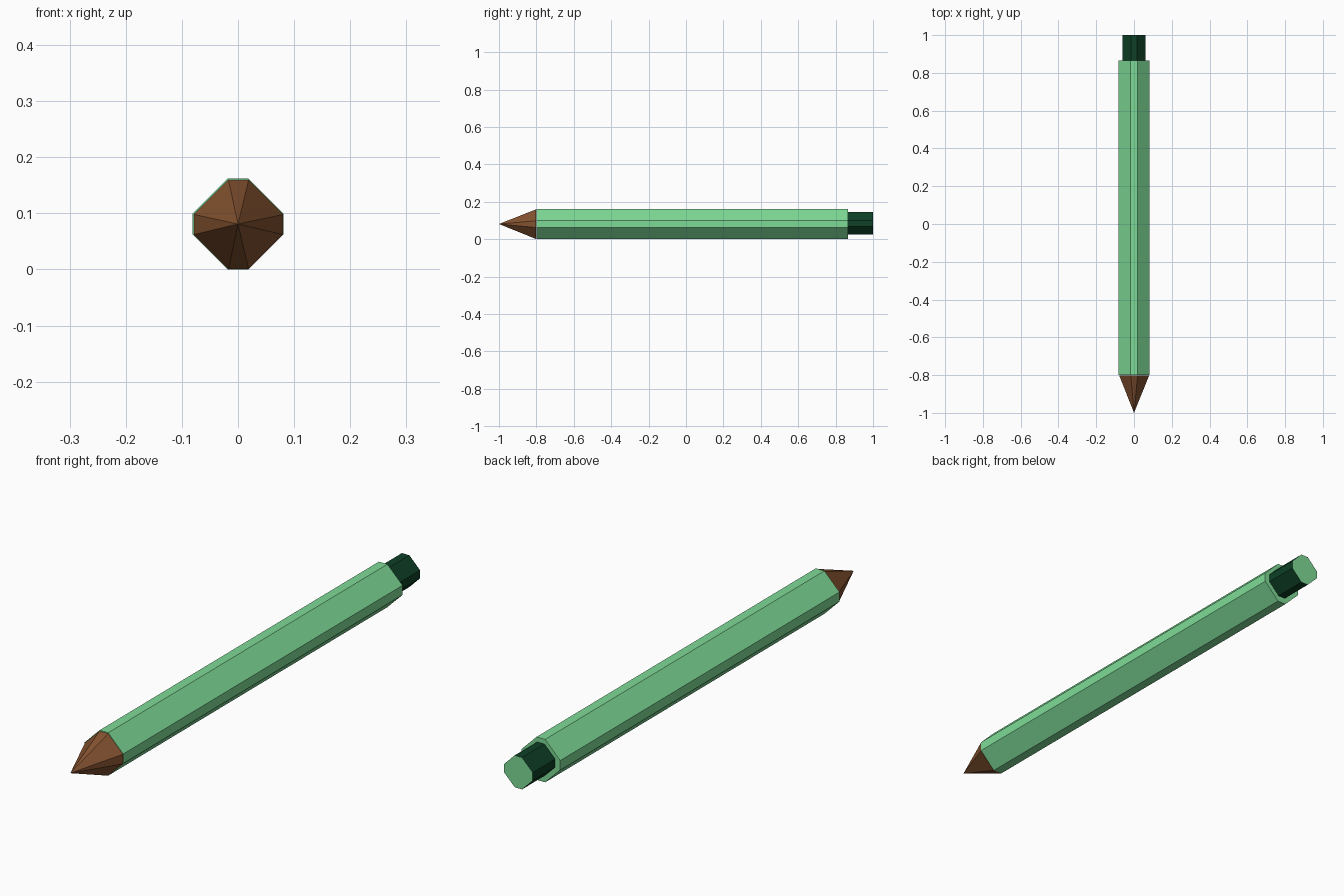
import bpy, bmesh

if "Cube" in bpy.data.objects:
    bpy.data.objects.remove(bpy.data.objects["Cube"])

def material(name, rgb):
    m = bpy.data.materials.new(name)
    lin = [(c / 255 / 12.92) if c < 10 else ((c / 255 + 0.055) / 1.055) ** 2.4 for c in rgb]
    m.diffuse_color = (*lin, 1)
    m.use_nodes = True
    m.node_tree.nodes["Principled BSDF"].inputs["Base Color"].default_value = m.diffuse_color
    return m

GREEN = material("light green", (126, 218, 150))
DARK = material("dark green", (14, 64, 38))
BROWN = material("brown wood", (132, 82, 48))

CZ = 0.081  # height of the pencil axis

def octagon(r, flat, y, cx=0.0, cz=CZ):
    """Octagon with wide diagonal sides and narrow axis-aligned flats."""
    pts = [(flat, r), (r, flat), (r, -flat), (flat, -r),
           (-flat, -r), (-r, -flat), (-r, flat), (-flat, r)]
    return [(cx + x, y, cz + z) for x, z in pts]

def loft(name, rings, mats, cap_index=0):
    """Join successive rings; a one-point ring makes a tip."""
    bm = bmesh.new()
    rows = [[bm.verts.new(p) for p in ring] for ring in rings]
    for a, b in zip(rows, rows[1:]):
        for i in range(8):
            j = (i + 1) % 8
            if len(a) == 1:
                bm.faces.new((a[0], b[i], b[j]))
            else:
                bm.faces.new((a[i], a[j], b[j], b[i]))
    for row in (rows[0], rows[-1]):
        if len(row) > 1:
            bm.faces.new(row).material_index = cap_index
    bmesh.ops.recalc_face_normals(bm, faces=bm.faces)
    me = bpy.data.meshes.new(name)
    bm.to_mesh(me)
    bm.free()
    for m in mats:
        me.materials.append(m)
    ob = bpy.data.objects.new(name, me)
    bpy.context.collection.objects.link(ob)

# Long faceted barrel
loft("barrel", [octagon(0.081, 0.018, -0.80), octagon(0.081, 0.018, 0.866)], [GREEN])
# Sharpened wooden point
loft("tip", [[(0, -1.0, CZ)], octagon(0.0795, 0.018, -0.801, 0.001, 0.08)], [BROWN])
# Narrow dark end band with a light end face
loft("end_plug", [octagon(0.06, 0.0155, 0.86, 0, 0.084), octagon(0.06, 0.0155, 1.0, 0, 0.084)],
     [DARK, GREEN], cap_index=1)
